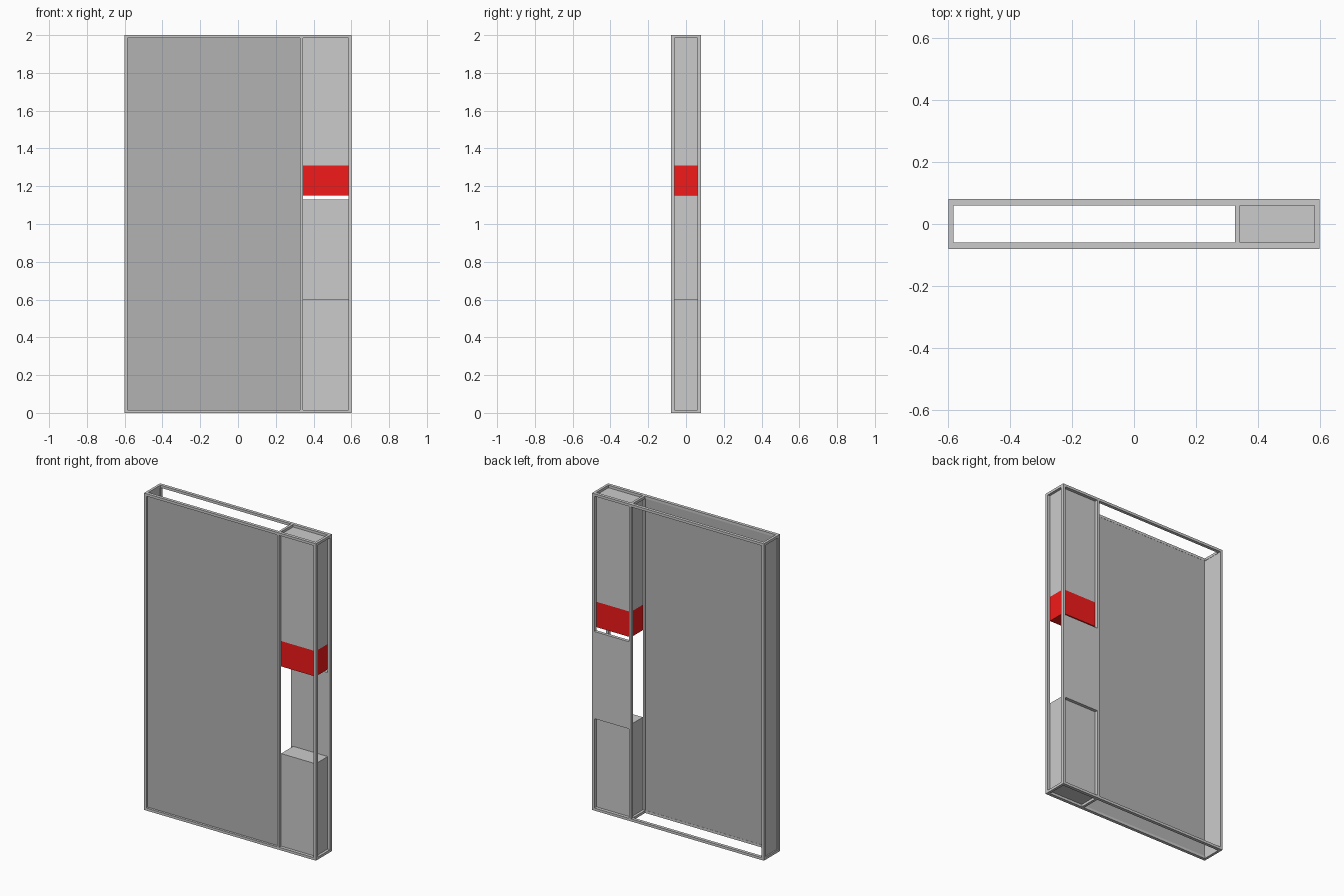
import bpy

if "Cube" in bpy.data.objects:
    bpy.data.objects.remove(bpy.data.objects["Cube"])


def material(name, color):
    m = bpy.data.materials.new(name)
    m.diffuse_color = color
    m.use_nodes = True
    m.node_tree.nodes["Principled BSDF"].inputs["Base Color"].default_value = m.diffuse_color
    return m


def box(name, x, y, z, mat=None):
    """Axis-aligned box from (min, max) ranges."""
    bpy.ops.mesh.primitive_cube_add(
        size=1, location=[(r[0] + r[1]) / 2 for r in (x, y, z)])
    o = bpy.context.object
    o.name = name
    o.scale = [r[1] - r[0] for r in (x, y, z)]
    bpy.ops.object.transform_apply(location=False, rotation=False, scale=True)
    if mat:
        o.data.materials.append(mat)
    return o


W, D, H = 0.6, 0.08, 2.0      # half width, half depth, height
T, TY = 0.016, 0.02           # bar thickness in x/z and in y
IY = D - TY                   # inner half depth
POSTS = {"left": (-W, -W + T), "middle": (0.327, 0.343), "right": (W - T, W)}
LEVELS = {"bottom": (0, T), "top": (H - T, H)}
SIDES = {"front": (-D, -IY), "back": (IY, D)}

# Frame: upright posts, long rails and short cross rails
for side, y in SIDES.items():
    for n, x in POSTS.items():
        box(f"{side}_{n}_post", x, y, (0, H))
    for lv, z in LEVELS.items():
        box(f"{side}_{lv}_rail_wide", (-W + T, POSTS["middle"][0]), y, z)
        box(f"{side}_{lv}_rail_narrow", (POSTS["middle"][1], W - T), y, z)
for lv, z in LEVELS.items():
    for n, x in POSTS.items():
        box(f"{lv}_{n}_cross_rail", x, (-IY, IY), z)

# Large front panel (open behind) and left end panel
dark = material("dark_grey", (0.45, 0.45, 0.45, 1))
box("front_panel", (-W + T, 0.327), (-0.066, -0.061), (T, H - T), dark)
box("left_end_panel", (-W + 0.008, -W + 0.014), (-IY, IY), (T, H - T))

# Narrow column: lower and upper cabinets, red band, open niche between
red = material("red", (0.9, 0.01, 0.01, 1))
CX, CY = (0.343, W - T), (-IY, IY)
box("lower_cabinet", CX, CY, (T, 0.6))
box("red_band", CX, CY, (1.15, 1.31), red)
box("upper_cabinet", CX, CY, (1.31, H - T))

# Plate closing the back of the niche, flush with the posts
box("niche_back_plate", CX, (IY, D), (0.58, 1.13))
